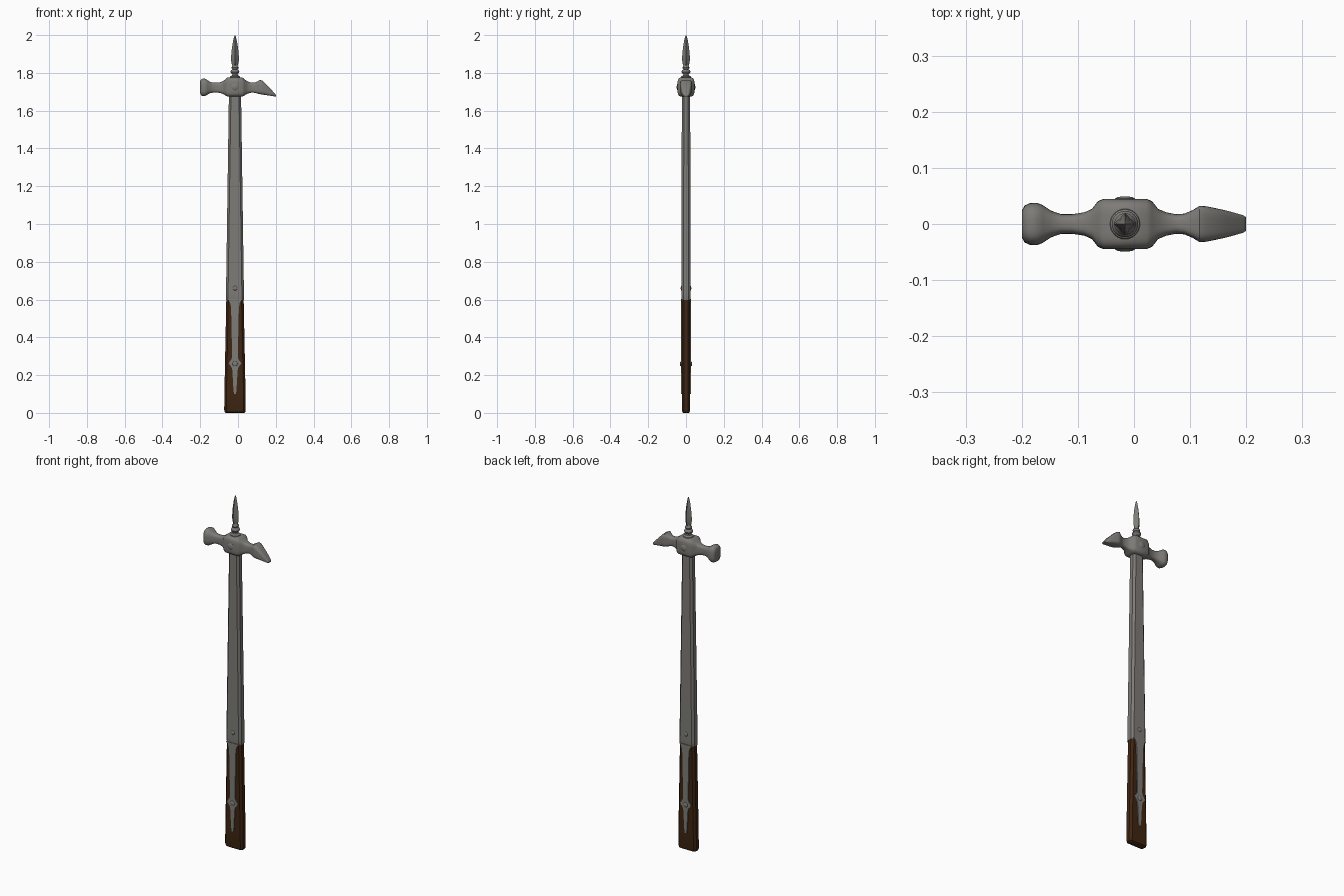
import bpy, bmesh, math

CX = -0.016  # shaft axis


def material(name, col):
    m = bpy.data.materials.new(name)
    m.diffuse_color = (*col, 1)
    return m


STEEL = material("steel grey", (0.205, 0.2, 0.185))
WOOD = material("dark wood", (0.05, 0.019, 0.006))


def finish(name, bm, mat, angle=35):
    bmesh.ops.recalc_face_normals(bm, faces=bm.faces)
    me = bpy.data.meshes.new(name)
    bm.to_mesh(me)
    bm.free()
    me.materials.append(mat)
    ob = bpy.data.objects.new(name, me)
    bpy.context.collection.objects.link(ob)
    bpy.ops.object.select_all(action='DESELECT')
    ob.select_set(True)
    bpy.context.view_layer.objects.active = ob
    bpy.ops.object.shade_smooth_by_angle(angle=math.radians(angle))
    return ob


def loft(name, rings, mat, angle=35):
    bm = bmesh.new()
    loops = [[bm.verts.new(p) for p in r] for r in rings]
    n = len(loops[0])
    for a, b in zip(loops, loops[1:]):
        for i in range(n):
            j = (i + 1) % n
            bm.faces.new((a[i], a[j], b[j], b[i]))
    bm.faces.new(loops[0])
    bm.faces.new(loops[-1])
    return finish(name, bm, mat, angle)


def octagon(z, hx, hy, c):
    pts = [(hx, hy - c), (hx - c, hy), (c - hx, hy), (-hx, hy - c),
           (-hx, c - hy), (c - hx, -hy), (hx - c, -hy), (hx, c - hy)]
    return [(CX + x, y, z) for x, y in pts]


def lathe(name, profile, mat, seg=24, place=None):
    place = place or (lambda a, r, h: (CX + r * math.cos(a), r * math.sin(a), h))
    return loft(name, [[place(2 * math.pi * i / seg, r, h) for i in range(seg)]
                       for r, h in profile], mat)


# wooden grip
loft("wooden_grip", [octagon(*r) for r in [
    (0.0, 0.048, 0.014, 0.008), (0.004, 0.054, 0.019, 0.01),
    (0.015, 0.057, 0.022, 0.011), (0.1, 0.056, 0.022, 0.011),
    (0.6, 0.046, 0.022, 0.011)]], WOOD)

# steel shaft
loft("steel_shaft", [octagon(*r) for r in [
    (0.597, 0.046, 0.023, 0.011), (0.605, 0.048, 0.0245, 0.011),
    (0.63, 0.0475, 0.0245, 0.011), (1.7, 0.032, 0.022, 0.011)]], STEEL)

# pointed straps running down the front and back of the grip
STRAP = [(0.602, 0.04), (0.592, 0.031), (0.578, 0.024), (0.55, 0.0205),
         (0.3, 0.015), (0.285, 0.018), (0.263, 0.034), (0.241, 0.018),
         (0.225, 0.014), (0.19, 0.012), (0.12, 0.008), (0.1, 0.005)]
outline = [(w, z) for z, w in STRAP] + [(-w, z) for z, w in reversed(STRAP)]
for name, s in (("front_strap", -1), ("back_strap", 1)):
    loft(name, [[(CX + x, s * y, z) for x, z in outline] for y in (0.015, 0.027)], STEEL)

# rivets on shaft and head
for part, s in (("front", -1), ("back", 1)):
    for k, (z, r, y) in enumerate([(0.26, 0.013, 0.027), (0.66, 0.012, 0.023),
                                   (1.725, 0.018, 0.044)]):
        lathe(f"{part}_rivet_{k + 1}",
              [(r, y - 0.01), (r, y + 0.001), (r * 0.8, y + 0.0035), (r * 0.35, y + 0.005)],
              STEEL, 16, lambda a, q, h, s=s, z=z: (CX + q * math.cos(a), s * h, z + q * math.sin(a)))


# hammer head: rounded sections along x
def section(x, hy, lo, hi, n, seg=32):
    f = lambda v: math.copysign(abs(v) ** (2 / n), v)
    return [(x, hy * f(math.cos(t)), (lo + hi) / 2 + (hi - lo) / 2 * f(math.sin(t)))
            for t in (2 * math.pi * (i + 0.5) / seg for i in range(seg))]


HEAD = [(-0.2, 0.024, 1.69, 1.757, 3), (-0.195, 0.033, 1.681, 1.766, 3),
        (-0.185, 0.0375, 1.677, 1.77, 3), (-0.173, 0.038, 1.678, 1.769, 3),
        (-0.163, 0.034, 1.684, 1.763, 3), (-0.148, 0.024, 1.692, 1.753, 3),
        (-0.13, 0.0175, 1.696, 1.748, 3), (-0.11, 0.0175, 1.696, 1.748, 3),
        (-0.088, 0.021, 1.692, 1.752, 3.5), (-0.075, 0.027, 1.686, 1.76, 4),
        (-0.064, 0.041, 1.679, 1.768, 4), (-0.054, 0.045, 1.674, 1.777, 4.5),
        (0.022, 0.045, 1.674, 1.777, 4.5), (0.032, 0.041, 1.679, 1.768, 4),
        (0.043, 0.027, 1.686, 1.76, 4), (0.057, 0.021, 1.692, 1.752, 3.5),
        (0.075, 0.0175, 1.696, 1.748, 3), (0.09, 0.0185, 1.694, 1.749, 3.5),
        (0.105, 0.025, 1.69, 1.756, 4), (0.117, 0.0325, 1.687, 1.763, 4),
        (0.13, 0.0315, 1.685, 1.758, 4), (0.165, 0.024, 1.68, 1.724, 4),
        (0.195, 0.0155, 1.675, 1.69, 4), (0.2, 0.012, 1.676, 1.684, 4)]
loft("hammer_head", [section(*h) for h in HEAD], STEEL, 50)

# turned collar under the spike
lathe("spike_collar", [(0.03, 1.765), (0.026, 1.78), (0.016, 1.787), (0.014, 1.793),
                       (0.021, 1.799), (0.0235, 1.806), (0.021, 1.813), (0.014, 1.819),
                       (0.018, 1.824), (0.019, 1.829), (0.014, 1.836), (0.013, 1.845)], STEEL)

# four-edged spike, edges toward the axes, slightly hollow faces
SPIKE = [(0.01, 1.83), (0.016, 1.842), (0.0205, 1.865), (0.0205, 1.885),
         (0.0165, 1.93), (0.01, 1.97), (0.005, 1.99), (0.0008, 2.0)]
loft("spike", [[(CX + r * (1 if i % 2 == 0 else 0.66) * math.cos(i * math.pi / 4),
                 r * (1 if i % 2 == 0 else 0.66) * math.sin(i * math.pi / 4), z)
                for i in range(8)] for r, z in SPIKE], STEEL)
